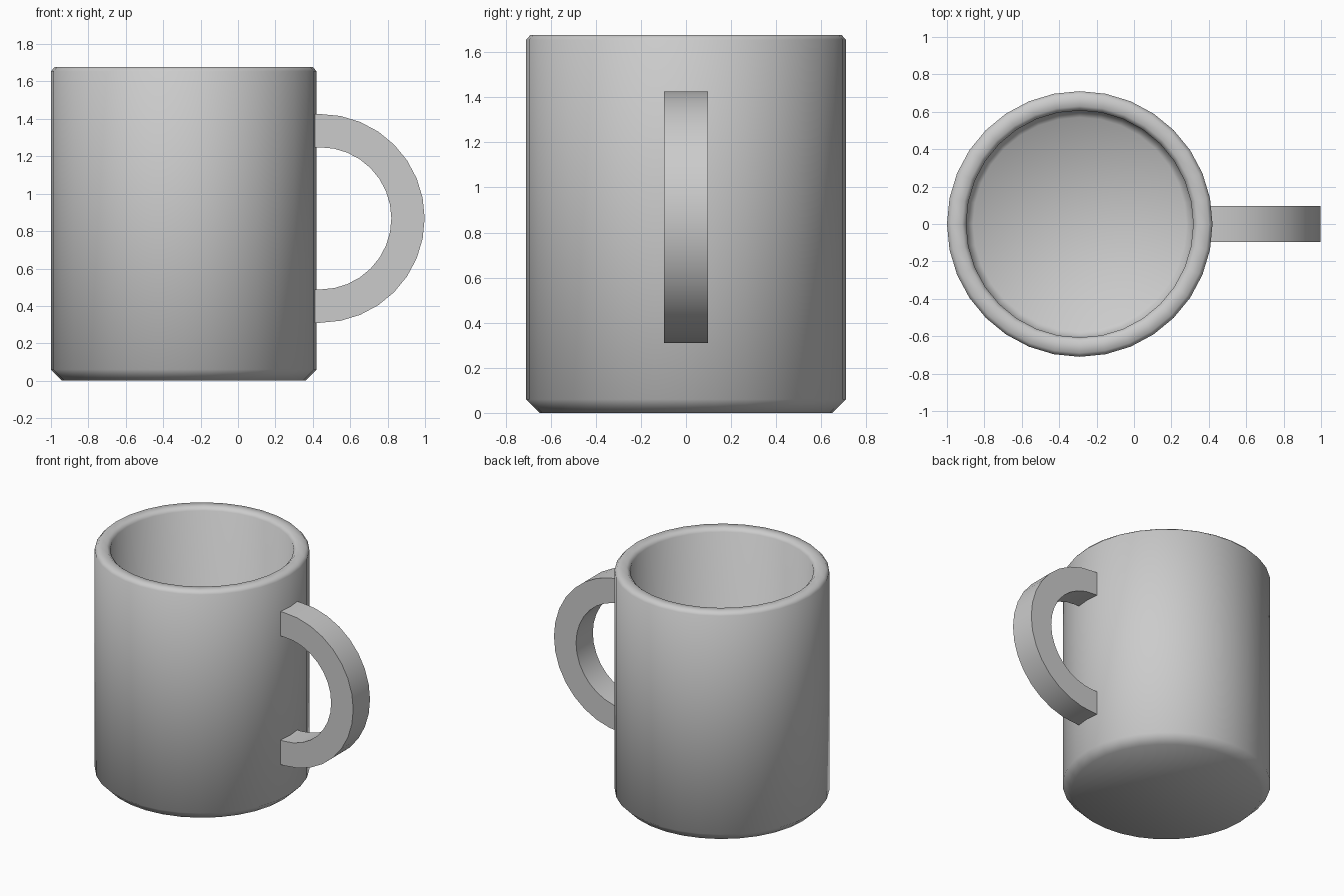
import bpy, bmesh, math

if "Cube" in bpy.data.objects:
    bpy.data.objects.remove(bpy.data.objects["Cube"])

def finish(name, bm):
    bmesh.ops.recalc_face_normals(bm, faces=bm.faces[:])
    mesh = bpy.data.meshes.new(name)
    bm.to_mesh(mesh)
    bm.free()
    ob = bpy.data.objects.new(name, mesh)
    bpy.context.collection.objects.link(ob)
    bpy.ops.object.select_all(action='DESELECT')
    ob.select_set(True)
    bpy.context.view_layer.objects.active = ob
    bpy.ops.object.shade_smooth_by_angle(angle=math.radians(50))
    return ob

def bridge(bm, a, b, closed=True):
    n = len(a)
    for i in range(n if closed else n - 1):
        j = (i + 1) % n
        bm.faces.new((a[i], a[j], b[j], b[i]))

# Cup body: lathe profile (radius, height) from outer base over the rim to the inner floor
CX, SIDES = -0.29, 32
profile = [(0.65, 0), (0.71, 0.06), (0.71, 1.655), (0.69, 1.677),
           (0.63, 1.677), (0.607, 1.655), (0.607, 0.14), (0.57, 0.10)]
bm = bmesh.new()
rings = [[bm.verts.new((CX + r * math.cos(2 * math.pi * i / SIDES),
                        r * math.sin(2 * math.pi * i / SIDES), z))
          for i in range(SIDES)] for r, z in profile]
for a, b in zip(rings, rings[1:]):
    bridge(bm, a, b)
bm.faces.new(rings[0])
bm.faces.new(rings[-1])
finish("cup_body", bm)

# Handle: rectangular section swept along a half circle, ends tucked into the wall
HX, HZ, RO, RI, W, SEG = 0.44, 0.868, 0.558, 0.38, 0.097, 16
bm = bmesh.new()
sections = []
def section(x_shift, ang):
    c, s = math.cos(ang), math.sin(ang)
    sections.append([bm.verts.new((HX + x_shift + r * c, y, HZ + r * s))
                     for r, y in ((RO, -W), (RO, W), (RI, W), (RI, -W))])
section(-0.04, -math.pi / 2)
for i in range(SEG + 1):
    section(0, -math.pi / 2 + math.pi * i / SEG)
section(-0.04, math.pi / 2)
for a, b in zip(sections, sections[1:]):
    bridge(bm, a, b)
bm.faces.new(sections[0])
bm.faces.new(sections[-1])
finish("handle", bm)
